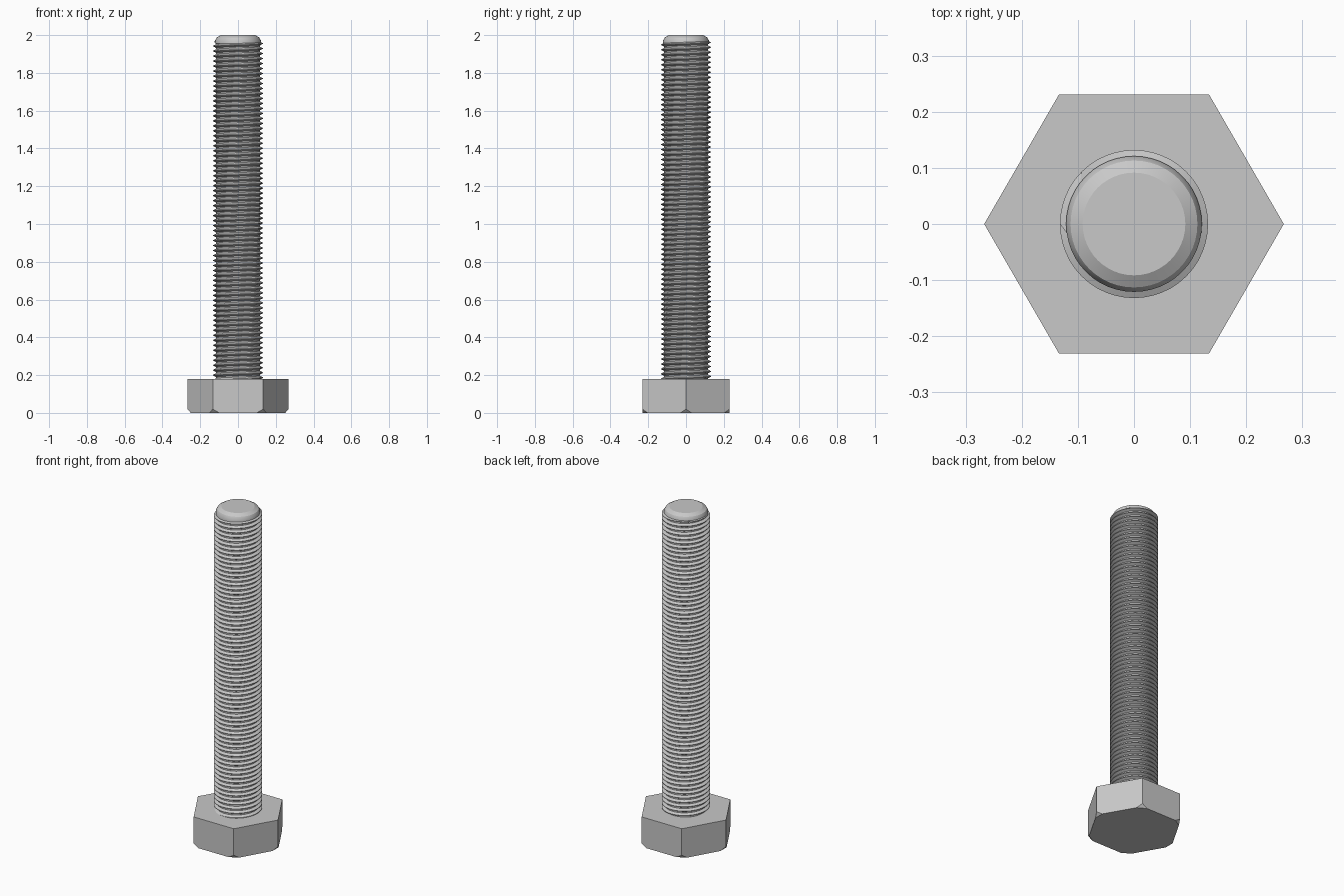
import bpy
import bmesh
import math
from mathutils import Vector

if "Cube" in bpy.data.objects:
    bpy.data.objects.remove(bpy.data.objects["Cube"], do_unlink=True)

# One plain steel colour
STEEL = (0.58, 0.58, 0.58, 1)
steel = bpy.data.materials.new("steel grey")
steel.use_nodes = True
steel.diffuse_color = STEEL
steel.node_tree.nodes["Principled BSDF"].inputs["Base Color"].default_value = STEEL

HEAD_R, HEAD_H = 0.267, 0.18
CREST, ROOT, NECK = 0.132, 0.116, 0.121
PITCH, SEG = 0.0264, 48
THREAD_LOW, THREAD_TOP = 0.17, 1.967


def finish(bm, name, smooth=True):
    mesh = bpy.data.meshes.new(name)
    bm.to_mesh(mesh)
    bm.free()
    mesh.materials.append(steel)
    obj = bpy.data.objects.new(name, mesh)
    bpy.context.collection.objects.link(obj)
    if smooth:
        bpy.ops.object.select_all(action="DESELECT")
        obj.select_set(True)
        bpy.context.view_layer.objects.active = obj
        bpy.ops.object.shade_smooth_by_angle(angle=math.radians(30))
    return obj


def polar(r, a, z):
    return Vector((r * math.cos(a), r * math.sin(a), z))


# Hexagonal head with its lower corners cut off
bm = bmesh.new()
base = bm.faces.new([bm.verts.new(polar(HEAD_R, i * math.pi / 3, 0)) for i in range(6)])
top = bmesh.ops.extrude_face_region(bm, geom=[base], use_keep_orig=True)["geom"]
bmesh.ops.translate(bm, verts=[v for v in top if isinstance(v, bmesh.types.BMVert)],
                    vec=(0, 0, HEAD_H))
for i in range(6):
    a = i * math.pi / 3
    bmesh.ops.bisect_plane(bm, geom=bm.verts[:] + bm.edges[:] + bm.faces[:],
                           plane_co=polar(HEAD_R, a, 0.02),
                           plane_no=polar(1, a, -0.85), clear_outer=True)
    bmesh.ops.holes_fill(bm, edges=bm.edges[:], sides=0)
bmesh.ops.recalc_face_normals(bm, faces=bm.faces[:])
finish(bm, "hex_head", smooth=False)

# Helical thread: vertical columns of crest and root points, rising one pitch per turn
bm = bmesh.new()
tooth = [(0, ROOT), (0.25, ROOT), (0.56, CREST), (0.69, CREST)]
turns = int((THREAD_TOP - THREAD_LOW) / PITCH) + 2
columns = []
for i in range(SEG + 1):
    a = i / SEG * math.tau
    column = []
    for k in range(-2, turns + 1):
        for t, r in tooth:
            z = THREAD_LOW + PITCH * (k + t + i / SEG)
            if not THREAD_LOW < z < THREAD_TOP:
                z, r = min(max(z, THREAD_LOW), THREAD_TOP), NECK
            column.append(bm.verts.new(polar(r, a, z)))
    columns.append(column)
for left, right in zip(columns, columns[1:]):
    for j in range(len(left) - 1):
        bm.faces.new((left[j], right[j], right[j + 1], left[j + 1]))
bmesh.ops.remove_doubles(bm, verts=bm.verts[:], dist=0.00002)
finish(bm, "threaded_shank")

# Rounded chamfer at the tip, closed by a flat disc
bm = bmesh.new()
profile = [(NECK, 1.955), (NECK, 1.972), (0.113, 1.987), (0.0915, 2.0)]
rings = [[bm.verts.new(polar(r, i / SEG * math.tau, z)) for i in range(SEG)]
         for r, z in profile]
for low, high in zip(rings, rings[1:]):
    for i in range(SEG):
        n = (i + 1) % SEG
        bm.faces.new((low[i], low[n], high[n], high[i]))
bm.faces.new(rings[-1])
finish(bm, "chamfered_tip")
